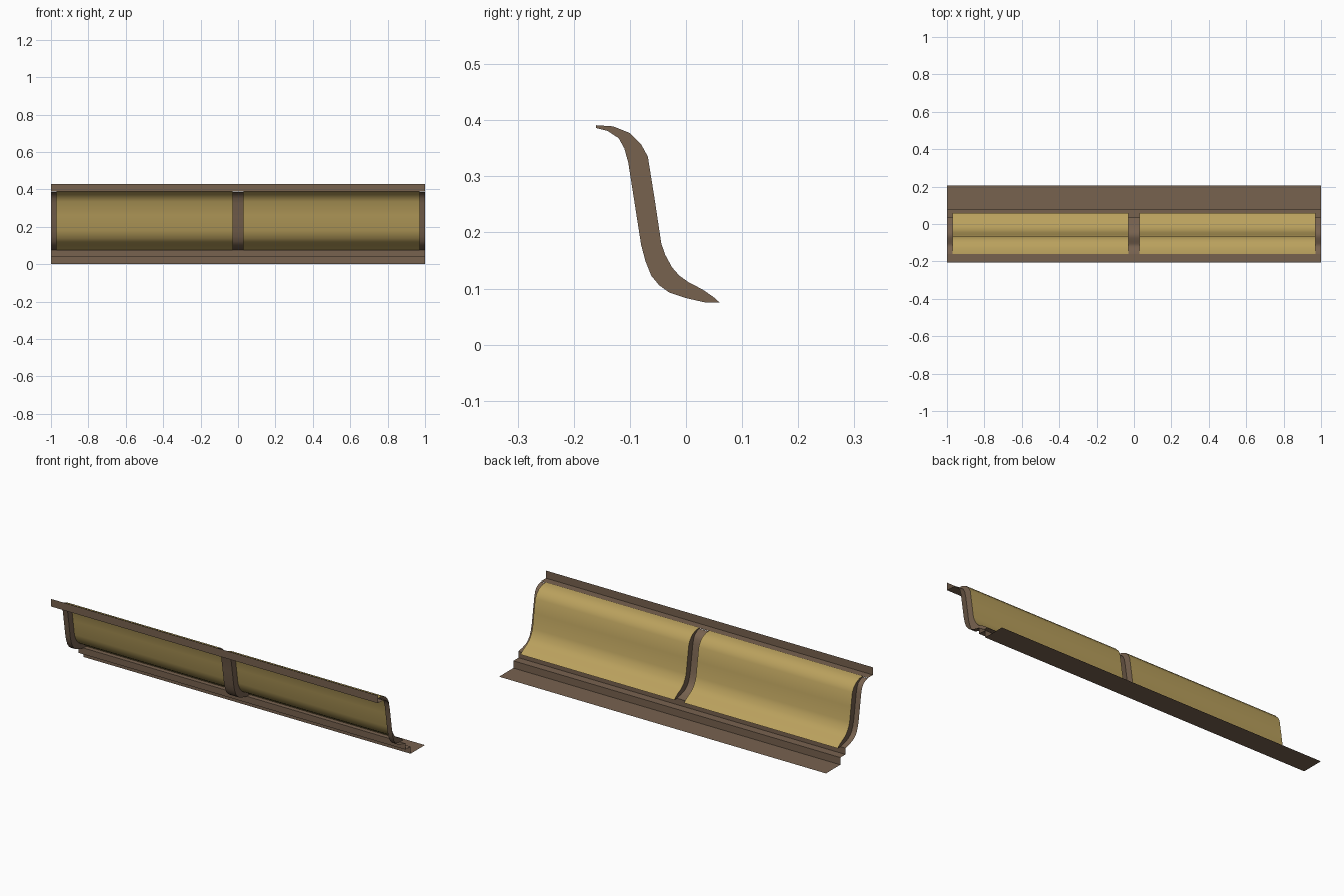
import bpy

if "Cube" in bpy.data.objects:
    bpy.data.objects.remove(bpy.data.objects["Cube"])

def material(name, rgb):
    m = bpy.data.materials.new(name)
    m.diffuse_color = (*rgb, 1)
    m.use_nodes = True
    m.node_tree.nodes["Principled BSDF"].inputs["Base Color"].default_value = m.diffuse_color
    return m

BROWN = material("brown_wood", (0.185, 0.122, 0.078))
GOLD = material("ochre_panel", (0.49, 0.355, 0.11))

# Cross-sections as (y, z), from bottom to top
PANEL = [(.06, .075), (.05, .084), (.03, .098), (.005, .111), (-.012, .123),
         (-.025, .138), (-.037, .16), (-.044, .18), (-.056, .26), (-.068, .335),
         (-.08, .357), (-.1, .377), (-.13, .389), (-.16, .391)]
RIB = [(.035, .075), (.0, .083), (-.03, .093), (-.048, .106), (-.062, .123),
       (-.072, .148), (-.08, .178), (-.092, .255), (-.103, .325), (-.11, .35),
       (-.12, .368), (-.14, .381), (-.16, .386)]
FOOT = [(.205, 0), (.08, 0), (.08, .04), (.035, .04), (.035, .075), (.06, .075)]
CROWN = [(-.16, .388), (-.205, .388), (-.205, .43)]

def build(name, verts, faces, mat):
    me = bpy.data.meshes.new(name)
    me.from_pydata(verts, [], faces)
    me.materials.append(mat)
    ob = bpy.data.objects.new(name, me)
    bpy.context.collection.objects.link(ob)
    return ob

def strip(name, profile, x0, x1, mat, smooth=False):
    """Sweep an open profile along x, normals towards +y / up."""
    verts = [(x, y, z) for y, z in profile for x in (x0, x1)]
    faces = [(2*i, 2*i + 2, 2*i + 3, 2*i + 1) for i in range(len(profile) - 1)]
    ob = build(name, verts, faces, mat)
    for p in ob.data.polygons:
        p.use_smooth = smooth
    return ob

def side_wall(name, x, facing):
    """Flat wall between raised panel and recessed rib."""
    loop = PANEL + RIB[::-1]
    order = list(range(len(loop)))
    if facing < 0:
        order.reverse()
    build(name, [(x, y, z) for y, z in loop], [order], BROWN)

# Stepped foot and top lip running the full length
strip("foot_moulding", FOOT[:5], -1, 1, BROWN)
strip("top_lip", CROWN, -1, 1, BROWN)

# Raised panels with side walls
for side, x0, x1 in (("left", -.97, -.03), ("right", .03, .97)):
    strip(side + "_panel", PANEL, x0, x1, GOLD, True)
    strip(side + "_panel_underside", FOOT[4:], x0, x1, BROWN)
    side_wall(side + "_panel_wall_a", x0, -1)
    side_wall(side + "_panel_wall_b", x1, 1)

# Recessed ribs at the ends and the middle
for name, x0, x1 in (("left", -1, -.97), ("middle", -.03, .03), ("right", .97, 1)):
    strip(name + "_rib", RIB, x0, x1, BROWN, True)
